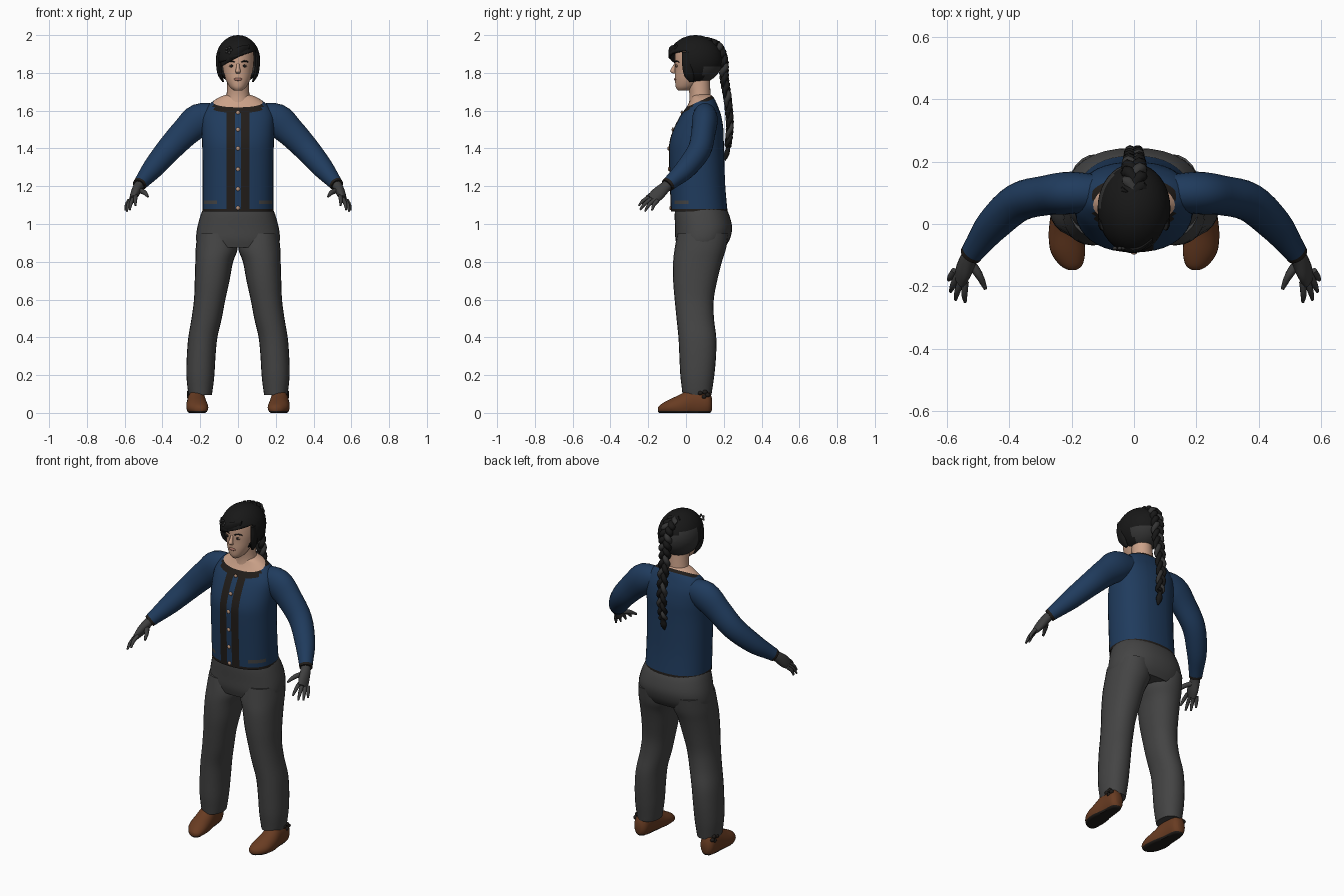
import bpy, bmesh, math
from mathutils import Vector, Matrix

if "Cube" in bpy.data.objects:
    bpy.data.objects.remove(bpy.data.objects["Cube"])


def material(name, r, g, b):
    m = bpy.data.materials.new(name)
    m.use_nodes = True
    m.diffuse_color = (r, g, b, 1)
    m.node_tree.nodes["Principled BSDF"].inputs["Base Color"].default_value = (r, g, b, 1)
    return m


skin = material("skin", .6, .36, .25)
lip = material("lip", .38, .17, .13)
black = material("black_hair", .009, .009, .009)
ash = material("ash_hair", .035, .035, .035)
blue = material("blue_wool", .014, .044, .11)
trim = material("dark_trim", .015, .012, .01)
cloth = material("charcoal_cloth", .058, .058, .058)
glove = material("glove_grey", .05, .05, .05)
leather = material("brown_leather", .14, .045, .016)
copper = material("pale_copper", .5, .3, .2)


def build(name, bm, mats, cuts=(), rule=None, mirror=False):
    """Cut the mesh along planes, colour faces by rule, and add the object."""
    for co, no in cuts:
        bmesh.ops.bisect_plane(bm, geom=bm.verts[:] + bm.edges[:] + bm.faces[:],
                               plane_co=co, plane_no=no)
    bmesh.ops.recalc_face_normals(bm, faces=bm.faces[:])
    if rule:
        for f in bm.faces:
            f.material_index = rule(f.calc_center_median(), f.normal)
    me = bpy.data.meshes.new(name)
    bm.to_mesh(me)
    bm.free()
    for m in mats:
        me.materials.append(m)
    me.shade_smooth()
    me.set_sharp_from_angle(angle=math.radians(50))
    ob = bpy.data.objects.new(name, me)
    bpy.context.collection.objects.link(ob)
    if mirror:
        ob.modifiers.new("mirror", "MIRROR").use_mirror_merge = False
    return ob


def spline(rows, steps):
    """Catmull-Rom interpolation through rows of numbers."""
    pts = [rows[0]] + list(rows) + [rows[-1]]
    out = []
    for a, b, c, d in zip(pts, pts[1:], pts[2:], pts[3:]):
        for s in range(steps):
            t = s / steps
            out.append([q + t / 2 * (r - p + t * (2 * p - 5 * q + 4 * r - w + t * (3 * (q - r) + w - p)))
                        for p, q, r, w in zip(a, b, c, d)])
    return out + [list(rows[-1])]


def loft(rows, axes=None, n=24, steps=4, power=2):
    """Skin rings given as x, y, z, radius, radius; rings follow the path unless axes are set."""
    bm = bmesh.new()
    rows = spline(rows, steps)
    rings = []
    for i, (x, y, z, ru, rv) in enumerate(rows):
        if axes:
            u, v = map(Vector, axes)
        else:
            a, b = rows[max(i - 1, 0)], rows[min(i + 1, len(rows) - 1)]
            t = (Vector(b[:3]) - Vector(a[:3])).normalized()
            u = t.cross(Vector((0, 1, 0))).normalized()
            v = t.cross(u)
        ring = []
        for k in range(n):
            c, s = math.cos(math.tau * k / n), math.sin(math.tau * k / n)
            c = math.copysign(abs(c) ** (2 / power), c)
            s = math.copysign(abs(s) ** (2 / power), s)
            ring.append(bm.verts.new(Vector((x, y, z)) + u * ru * c + v * rv * s))
        rings.append(ring)
    for a, b in zip(rings, rings[1:]):
        for k in range(n):
            bm.faces.new((a[k], a[(k + 1) % n], b[(k + 1) % n], b[k]))
    bm.faces.new(rings[0])
    bm.faces.new(rings[-1])
    return bm


X, Y, Z = (1, 0, 0), (0, 1, 0), (0, 0, 1)


def stack(rows, **kw):
    """Level rings given as height, centre x, half width, front y, back y."""
    return loft([(x, (f + b) / 2, z, r, (b - f) / 2) for z, x, r, f, b in rows], axes=(X, Y), **kw)


def ball(bm, co, size, n=16):
    mat = Matrix.Translation(co) @ Matrix.Diagonal((*size, 1))
    bmesh.ops.create_uvsphere(bm, u_segments=n, v_segments=n // 2 + 2, radius=1, matrix=mat)
    return bm


# Cardigan body with neckline, button bands, hem and pocket flaps
def cardigan_colour(c, n):
    side = abs(c.x)
    neck = c.z - 1.617 - .46 * c.y
    if neck > 0:
        return 2
    if neck > -.02 and side < .13 or c.z < 1.08:
        return 1
    if n.y < -.2 and .016 < side < .062:
        return 1
    if 1.105 < c.z < 1.125 and .11 < side and -.07 < c.y < .01:
        return 3
    return 0


slope = (0, -.46, 1)
cuts = [((x, 0, 0), X) for x in (-.11, -.062, -.016, .016, .062, .11)]
cuts += [((0, 0, z), Z) for z in (1.08, 1.105, 1.125)]
cuts += [((0, 0, 1.617), slope), ((0, 0, 1.597), slope)]
build("cardigan", stack([
    (1.065, 0, .188, -.08, .22), (1.2, 0, .187, -.085, .208), (1.35, 0, .188, -.09, .202),
    (1.43, 0, .19, -.088, .2), (1.5, 0, .192, -.067, .198), (1.57, 0, .19, -.032, .187),
    (1.62, 0, .165, .003, .17), (1.655, 0, .125, .022, .155), (1.675, 0, .09, .03, .142),
    (1.685, 0, .06, .04, .13)], n=40, power=2.3), [blue, trim, skin, cloth], cuts, cardigan_colour)

bm = bmesh.new()
for z, y in ((1.085, -.082), (1.185, -.087), (1.29, -.09), (1.4, -.092), (1.5, -.07), (1.59, -.022)):
    ball(bm, (0, y, z), (.011, .006, .011), 10)
build("buttons", bm, [copper])

# Sleeves with dark cuffs
build("sleeves", loft([
    (.1, .1, 1.575, .06, .055), (.2, .1, 1.552, .087, .068), (.28, .092, 1.485, .077, .064),
    (.37, .07, 1.39, .067, .062), (.45, 0, 1.295, .056, .055), (.5, -.065, 1.235, .042, .042),
    (.525, -.1, 1.205, .035, .036)]), [blue, trim],
    [((.518, -.09, 1.214), (.5, -.7, -.6))],
    lambda c, n: int((c - Vector((.518, -.09, 1.214))).dot(Vector((.5, -.7, -.6))) > 0), True)

# Gloves
build("glove_palms", loft([
    (.51, -.08, 1.222, .026, .028), (.53, -.11, 1.195, .026, .03),
    (.547, -.15, 1.158, .023, .037), (.56, -.18, 1.13, .014, .032)], n=16), [glove], mirror=True)
first, last = Vector((.541, -.186, 1.147)), Vector((.576, -.15, 1.125))
tips = {"index": (.542, -.25, 1.097), "middle": (.573, -.243, 1.075),
        "ring": (.589, -.217, 1.067), "little": (.595, -.18, 1.072)}
for i, (label, tip) in enumerate(tips.items()):
    base = first.lerp(last, i / 3)
    mid = base.lerp(Vector(tip), .55) + Vector((.003, -.004, .005))
    build(label + "_fingers", loft([(*base, .011, .011), (*mid, .01, .01), (*tip, .005, .005)], n=10),
          [glove], mirror=True)
build("thumbs", loft([(.525, -.125, 1.178, .014, .015), (.497, -.165, 1.168, .013, .013),
                      (.477, -.208, 1.145, .006, .006)], n=10), [glove], mirror=True)

# Trousers
build("trouser_seat", stack([
    (1.09, 0, .18, -.055, .205), (1.05, 0, .197, -.06, .228), (.98, 0, .216, -.058, .244),
    (.92, 0, .222, -.056, .232), (.875, 0, .212, -.045, .205)], n=32, power=2.3), [cloth])
build("trouser_legs", stack([
    (.95, .115, .1, -.045, .225), (.87, .113, .111, -.06, .212), (.8, .126, .1, -.068, .19),
    (.7, .137, .092, -.068, .165), (.6, .15, .083, -.06, .147), (.5, .166, .08, -.05, .148),
    (.4, .186, .077, -.04, .16), (.3, .195, .076, -.035, .159), (.2, .199, .074, -.03, .15),
    (.13, .2, .067, -.022, .14), (.095, .2, .061, -.018, .135)], power=2.2), [cloth], mirror=True)

# Shoes with flat dark soles and a tie at the heel
bm = loft([(.222, .138, .045, .02, .03), (.222, .115, .055, .042, .068), (.22, .04, .055, .047, .08),
           (.218, -.03, .036, .056, .062), (.212, -.09, .028, .055, .042),
           (.202, -.132, .02, .036, .026), (.198, -.148, .018, .012, .012)], axes=(X, Z))
for v in bm.verts:
    v.co.z = max(v.co.z, 0)
build("shoes", bm, [leather, trim], [((0, 0, .01), Z)], lambda c, n: int(c.z < .01), True)
bm = bmesh.new()
for y, z in ((.075, .105), (.1, .11), (.115, .095), (.095, .085)):
    ball(bm, (.258, y, z), (.012, .014, .012), 8)
build("shoe_ties", bm, [trim], mirror=True)

# Neck, head and face
build("neck", stack([(1.63, 0, .07, .015, .135), (1.69, 0, .06, .018, .13),
                     (1.78, 0, .056, 0, .125)]), [skin])
build("head", stack([
    (1.706, 0, .02, -.042, .015), (1.725, 0, .043, -.054, .05), (1.765, 0, .065, -.058, .09),
    (1.81, 0, .078, -.058, .12), (1.86, 0, .084, -.06, .14), (1.92, 0, .08, -.055, .15),
    (1.97, 0, .05, -.02, .12)], n=32), [skin])
build("nose", loft([(0, -.056, 1.85, .007, .006), (0, -.064, 1.83, .009, .01),
                    (0, -.07, 1.808, .014, .014), (0, -.06, 1.796, .009, .008)],
                   axes=(X, Y), n=12), [skin])
build("lips", ball(bmesh.new(), (0, -.056, 1.766), (.022, .008, .008)), [lip])
build("eye_whites", ball(bmesh.new(), (.034, -.049, 1.836), (.015, .005, .007)), [copper], mirror=True)
build("pupils", ball(bmesh.new(), (.034, -.052, 1.837), (.008, .005, .007)), [black], mirror=True)
build("eyebrows", loft([(.015, -.059, 1.856, .003, .003), (.036, -.052, 1.863, .005, .004),
                        (.056, -.038, 1.857, .003, .003)], axes=(Y, Z), n=8), [black], mirror=True)

# Hair cap, opened below a slanting fringe
bm = ball(bmesh.new(), (0, .05, 1.87), (.117, .145, .13), 40)
fringe = Vector((-.32, 0, 1))
root = Vector((0, 0, 1.887))
for co, no in ((root, fringe), ((0, 0, 0), Y)):
    bmesh.ops.bisect_plane(bm, geom=bm.verts[:] + bm.edges[:] + bm.faces[:], plane_co=co, plane_no=no)
opening = [f for f in bm.faces if f.calc_center_median().y < 0
           and (f.calc_center_median() - root).dot(fringe) < 0]
bmesh.ops.delete(bm, geom=opening, context="FACES")


def hair_colour(c, n):
    if c.x < 0:
        return int(c.y > .05 and c.z < 1.93 - .25 * abs(c.y - .1))
    return int(c.y > .09 and c.z < 1.83)


cap = build("hair_cap", bm, [black, ash], rule=hair_colour)
shell = cap.modifiers.new("thickness", "SOLIDIFY")
shell.thickness = .012
build("side_locks", loft([(.1, 0, 1.91, .01, .02), (.103, .005, 1.85, .013, .026),
                          (.095, .015, 1.79, .012, .026), (.078, .03, 1.752, .005, .012)],
                         axes=(X, Y), n=12), [black], mirror=True)
build("swept_fringe", loft([(.06, -.05, 1.935, .008, .015), (.01, -.082, 1.915, .01, .026),
                            (-.045, -.07, 1.885, .01, .026), (-.09, -.02, 1.845, .008, .014)],
                           axes=(Y, Z), n=12), [black])

# Flower pin
bm = bmesh.new()
for k in range(5):
    a = math.tau * k / 5
    ball(bm, (-.05 + .014 * math.cos(a), -.078, 1.92 + .014 * math.sin(a)), (.008, .006, .008), 8)
build("flower_pin", bm, [ash])

# Braid of three woven strands with a tied tail
spine = spline([(0, .1, 1.972), (0, .165, 1.945), (0, .197, 1.87), (0, .203, 1.77),
                (0, .222, 1.65), (0, .232, 1.52), (0, .222, 1.41)], 12)
for k, (label, m) in enumerate((("left", black), ("middle", ash), ("right", black))):
    rows = []
    for i, (x, y, z) in enumerate(spine):
        s = i / (len(spine) - 1)
        a = s * math.tau * 4.5 + k * math.tau / 3
        w = .027 - .011 * s
        rows.append((x + w * math.sin(a), y + w * .5 * math.sin(2 * a), z, w * .72, w * .72))
    build(label + "_braid_strand", loft(rows, n=8, steps=1), [m])
build("braid_tail", loft([(0, .224, 1.425, .016, .016), (0, .222, 1.4, .012, .012),
                          (0, .215, 1.37, .019, .015), (0, .205, 1.335, .004, .004)], n=10), [black])
